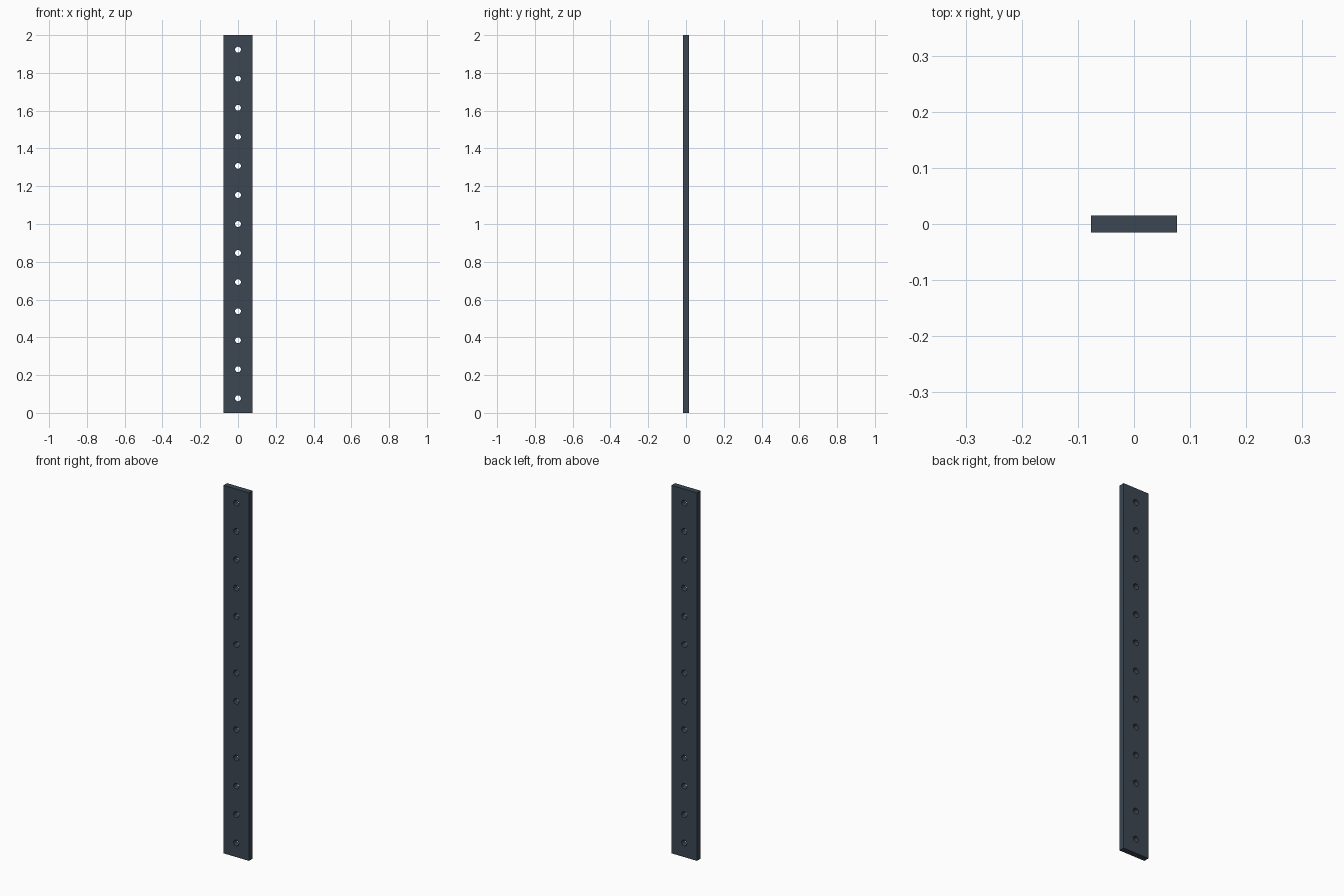
import bpy, bmesh
from math import cos, sin, pi, radians

if "Cube" in bpy.data.objects:
    bpy.data.objects.remove(bpy.data.objects["Cube"])

HOLES = 13
PITCH = 2.0 / HOLES      # square cell around each hole
THICK = 0.0305
RADIUS = 0.0155
SIDES = 24               # multiple of 8 so cell corners are hit

bm = bmesh.new()

# Flat strip: one square cell with a round hole, repeated up the plate
for i in range(HOLES):
    zc = (i + 0.5) * PITCH
    inner, outer = [], []
    for k in range(SIDES):
        c, s = cos(2 * pi * k / SIDES), sin(2 * pi * k / SIDES)
        edge = PITCH / 2 / max(abs(c), abs(s))
        inner.append(bm.verts.new((RADIUS * c, -THICK / 2, zc + RADIUS * s)))
        outer.append(bm.verts.new((edge * c, -THICK / 2, zc + edge * s)))
    for k in range(SIDES):
        n = (k + 1) % SIDES
        bm.faces.new((inner[k], outer[k], outer[n], inner[n]))
bmesh.ops.remove_doubles(bm, verts=bm.verts, dist=1e-4)

# Thicken the strip, giving the outer edges and hole walls
ext = bmesh.ops.extrude_face_region(bm, geom=bm.faces[:], use_keep_orig=True)
moved = [g for g in ext["geom"] if isinstance(g, bmesh.types.BMVert)]
bmesh.ops.translate(bm, verts=moved, vec=(0, THICK, 0))
bmesh.ops.recalc_face_normals(bm, faces=bm.faces)

mesh = bpy.data.meshes.new("perforated_plate")
bm.to_mesh(mesh)
bm.free()
plate = bpy.data.objects.new("perforated_plate", mesh)
bpy.context.collection.objects.link(plate)

# Dark blue-grey finish
mat = bpy.data.materials.new("dark_metal")
mat.diffuse_color = (0.045, 0.062, 0.083, 1)
mat.use_nodes = True
mat.node_tree.nodes["Principled BSDF"].inputs["Base Color"].default_value = mat.diffuse_color
mesh.materials.append(mat)

# Smooth hole walls, sharp plate edges
bpy.context.view_layer.objects.active = plate
plate.select_set(True)
bpy.ops.object.shade_smooth_by_angle(angle=radians(30))
